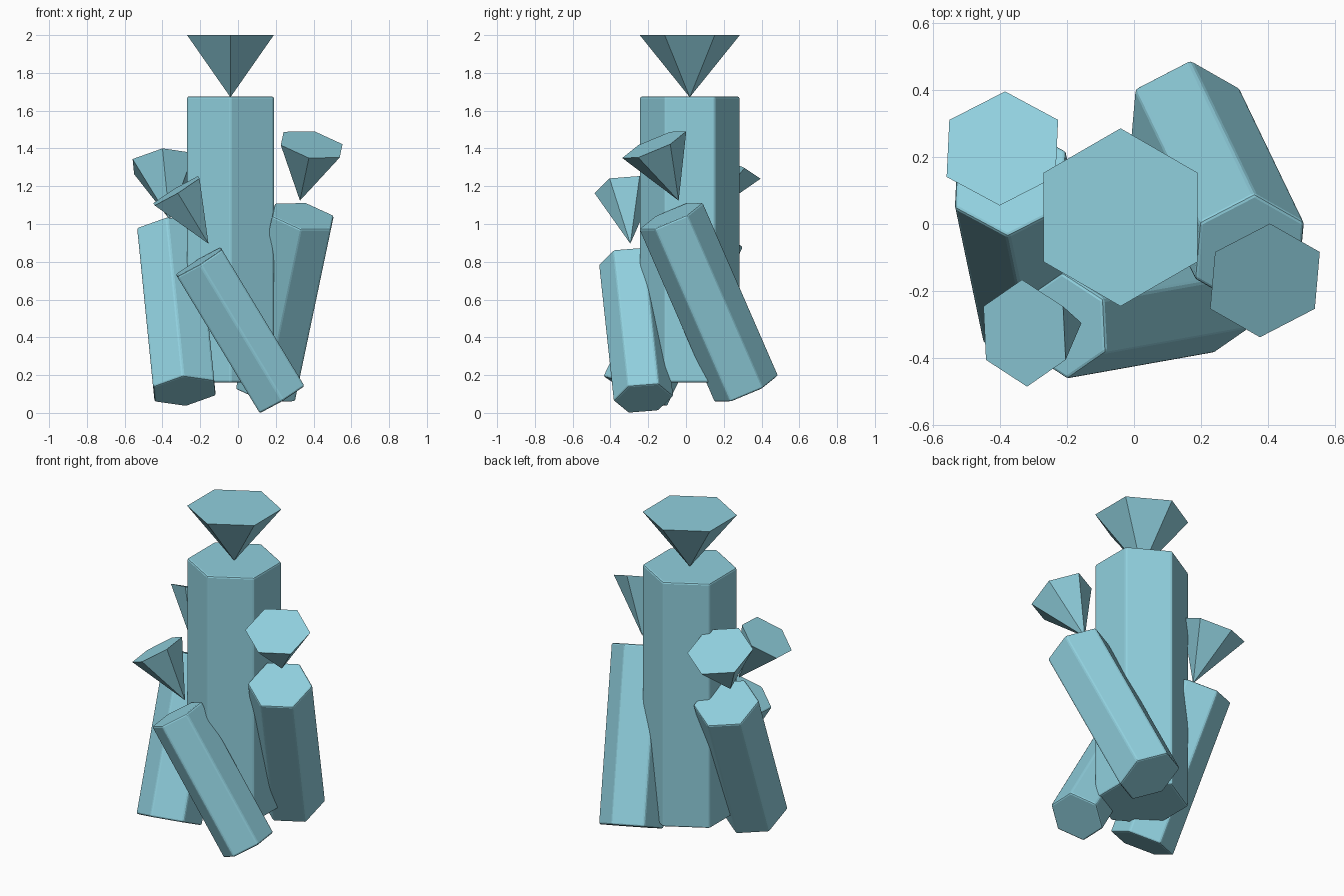
import bpy, bmesh
from mathutils import Euler, Vector, Matrix

if "Cube" in bpy.data.objects:
    bpy.data.objects.remove(bpy.data.objects["Cube"])

crystal_mat = bpy.data.materials.new("pale aqua crystal")
crystal_mat.diffuse_color = (0.28, 0.63, 0.73, 1)
crystal_mat.use_nodes = True
crystal_mat.node_tree.nodes["Principled BSDF"].inputs["Base Color"].default_value = crystal_mat.diffuse_color
TIP_HEIGHT = 0.329


def hex_solid(name, r_bottom, r_top, height, centre, rot):
    """Six-sided prism or cone with points along local +y and -y."""
    bm = bmesh.new()
    bmesh.ops.create_cone(bm, cap_ends=True, segments=6, radius1=r_bottom,
                          radius2=r_top, depth=height)
    bmesh.ops.remove_doubles(bm, verts=bm.verts, dist=1e-5)
    bmesh.ops.recalc_face_normals(bm, faces=bm.faces)
    mesh = bpy.data.meshes.new(name)
    bm.to_mesh(mesh)
    bm.free()
    mesh.materials.append(crystal_mat)
    ob = bpy.data.objects.new(name, mesh)
    bpy.context.collection.objects.link(ob)
    ob.matrix_world = Matrix.Translation(centre) @ rot.to_matrix().to_4x4()
    return ob


# name, radius, shaft length, tilt x, tilt y, shaft centre, centre of the tip's wide end
crystals = [
    ("centre", 0.265, 1.515, 0.0, 0.0, (-0.04, 0.02, 0.918), (-0.04, 0.02, 2.0)),
    ("left", 0.188, 0.94, -0.443, -0.10, (-0.326, -0.068, 0.536), (-0.392, 0.225, 1.32)),
    ("right", 0.184, 1.02, 0.403, 0.207, (0.248, 0.12, 0.585), (0.39, -0.168, 1.42)),
    ("front", 0.16, 0.85, 0.092, -0.544, (0.0115, -0.264, 0.4375), (-0.326, -0.325, 1.176)),
]

for name, r, length, rx, ry, centre, tip_end in crystals:
    rot = Euler((rx, ry, 0))
    # shaft with finely softened edges
    shaft = hex_solid(name + "_crystal_shaft", r, r, length, Vector(centre), rot)
    bev = shaft.modifiers.new("soft edges", 'BEVEL')
    bev.width = 0.01
    bev.segments = 2
    # inverted pyramid tip, point downwards
    axis = rot.to_matrix() @ Vector((0, 0, 1))
    hex_solid(name + "_crystal_tip", 0, r, TIP_HEIGHT,
              Vector(tip_end) - axis * TIP_HEIGHT / 2, rot)
